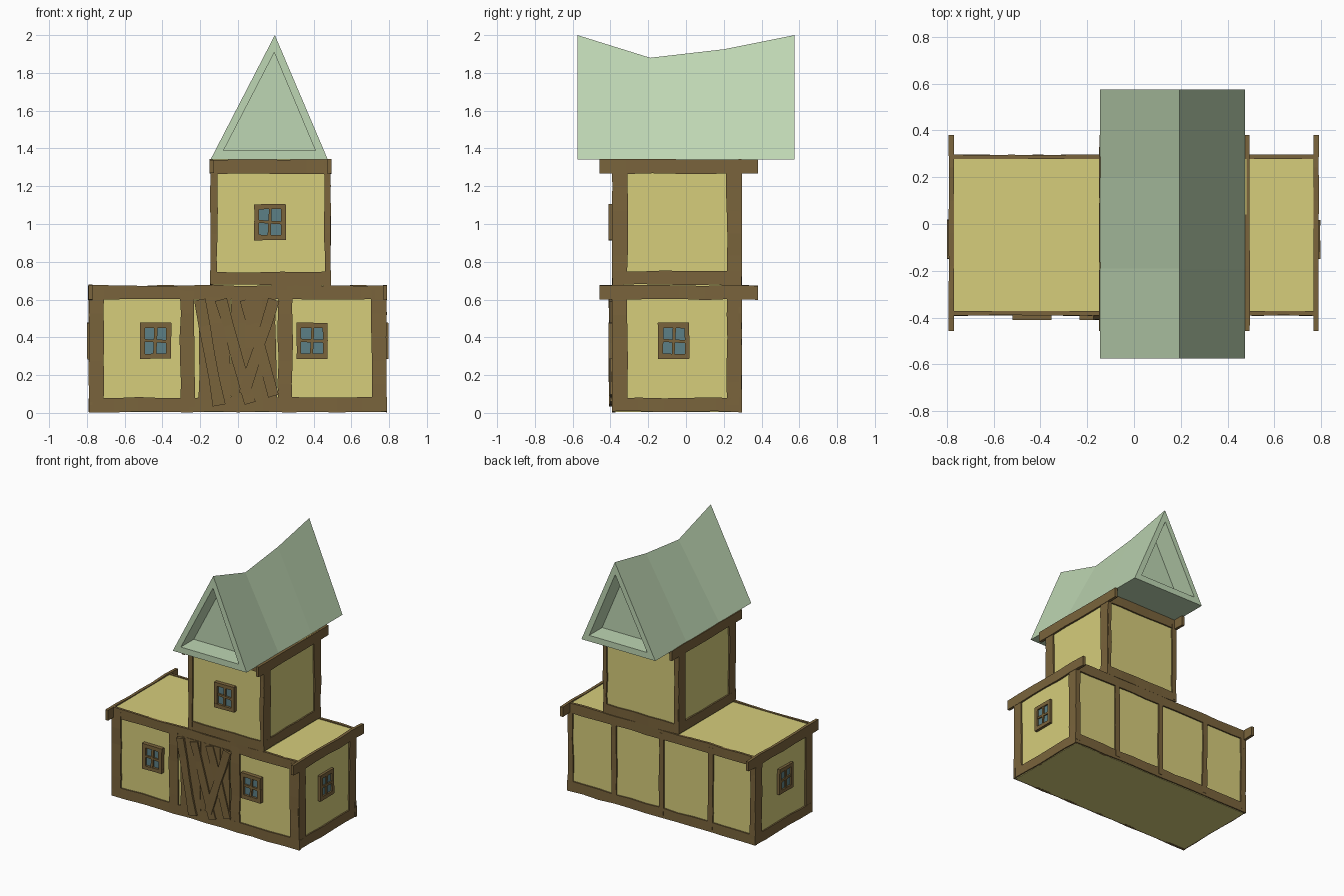
import bpy, bmesh, random
from mathutils import Vector

if "Cube" in bpy.data.objects:
    bpy.data.objects.remove(bpy.data.objects["Cube"])

random.seed(4)


def material(name, rgb):
    m = bpy.data.materials.new(name)
    lin = [((c / 255 + 0.055) / 1.055) ** 2.4 for c in rgb]
    m.diffuse_color = (*lin, 1)
    m.use_nodes = True
    m.node_tree.nodes["Principled BSDF"].inputs["Base Color"].default_value = m.diffuse_color
    return m


PLASTER = material("yellow plaster", (214, 205, 123))
TIMBER = material("brown timber", (122, 100, 60))
GLASS = material("blue grey glass", (92, 128, 134))
ROOF = material("pale green roof", (190, 214, 179))


def finish(bm, name, mat):
    bmesh.ops.recalc_face_normals(bm, faces=bm.faces)
    me = bpy.data.meshes.new(name)
    bm.to_mesh(me)
    bm.free()
    me.materials.append(mat)
    ob = bpy.data.objects.new(name, me)
    bpy.context.collection.objects.link(ob)
    return ob


def loft(name, rings, mat):
    """Bridge rings of points and cap both ends."""
    bm = bmesh.new()
    vs = [[bm.verts.new(p) for p in r] for r in rings]
    n = len(vs[0])
    for a, b in zip(vs, vs[1:]):
        for i in range(n):
            j = (i + 1) % n
            bm.faces.new((a[i], a[j], b[j], b[i]))
    bm.faces.new(vs[0])
    bm.faces.new(vs[-1])
    return finish(bm, name, mat)


def box(name, x0, x1, y0, y1, z0, z1, mat):
    return loft(name, [[(x0, y0, z), (x1, y0, z), (x1, y1, z), (x0, y1, z)]
                       for z in (z0, z1)], mat)


def wall(axis, pos, sign):
    """Map wall coordinates (along, up, out) to space."""
    if axis == 'y':
        return lambda u, v, d: (u, pos + sign * d, v)
    return lambda u, v, d: (pos + sign * d, u, v)


def beam(name, w, a, b, width, d0=-0.008, d1=0.011, jit=0.004, mat=TIMBER):
    """Hand-hewn beam from a to b on wall w."""
    a, b = Vector(a), Vector(b)
    t = (b - a).normalized()
    n = Vector((-t.y, t.x)) * width / 2
    k = max(1, round((b - a).length / 0.13))
    rings = []
    for i in range(k + 1):
        c = a.lerp(b, i / k)
        p = c + n + n.normalized() * random.uniform(-jit, jit)
        q = c - n + n.normalized() * random.uniform(-jit, jit)
        o = d1 + random.uniform(-jit, jit) * 0.4
        rings.append([w(p.x, p.y, d0), w(q.x, q.y, d0), w(q.x, q.y, o), w(p.x, p.y, o)])
    return loft(name, rings, mat)


def window(name, w, u, v, out=0.03):
    """Four crooked panes in a timber frame."""
    hw, hh = 0.082, 0.094
    beam(name + "_glass", w, (u, v - hh + .01), (u, v + hh - .01), 2 * hw - .02, 0, out * 0.4, 0, GLASS)
    for s in (-1, 1):
        x, y = u + s * (hw - .012), v + s * (hh - .013)
        beam(name + "_jamb", w, (x, v - hh), (x, v + hh), 0.026, 0, out, 0.003)
        beam(name + "_rail", w, (u - hw, y), (u + hw, y), 0.028, 0, out, 0.003)
    beam(name + "_mullion", w, (u - .004, v - hh), (u + .004, v + hh), 0.016, 0, out * .85, 0.002)
    beam(name + "_crossbar", w, (u - hw, v + .004), (u + hw, v - .004), 0.016, 0, out * .85, 0.002)


# plaster bodies
Y0, Y1 = -0.38, 0.285
box("lower_storey", -0.778, 0.775, Y0, Y1, 0.004, 0.668, PLASTER)
box("upper_storey", -0.135, 0.48, Y0, Y1, 0.668, 1.342, PLASTER)

front, back = wall('y', Y0, -1), wall('y', Y1, 1)
left, right = wall('x', -0.778, -1), wall('x', 0.775, 1)
up_left, up_right = wall('x', -0.135, -1), wall('x', 0.48, 1)

# sills, top plates and corner posts on the front and back
for label, w in (("front", front), ("back", back)):
    beam(label + "_sill", w, (-0.789, 0.043), (0.789, 0.043), 0.075)
    beam(label + "_top_plate", w, (-0.787, 0.638), (0.783, 0.638), 0.073)
    beam(label + "_upper_sill", w, (-0.143, 0.71), (0.488, 0.71), 0.07)
    beam(label + "_upper_plate", w, (-0.143, 1.305), (0.488, 1.305), 0.074)
    beam(label + "_upper_post", w, (-0.126, 0.69), (-0.126, 1.33), 0.034)
    beam(label + "_upper_post", w, (0.473, 0.69), (0.473, 1.33), 0.03)
lower_posts = ((front, (-0.748, -0.268, 0.25, 0.745), 0.075),
               (back, (-0.765, -0.41, 0.0, 0.4, 0.765), 0.04))
for w, xs, width in lower_posts:
    for x in xs:
        beam("lower_post", w, (x, 0.03), (x, 0.65), width)

# sills, overhanging top plates and corner posts on the sides
for label, w, z0, z1 in (("left", left, 0.043, 0.638), ("right", right, 0.043, 0.638),
                         ("upper_left", up_left, 0.715, 1.305),
                         ("upper_right", up_right, 0.715, 1.305)):
    beam(label + "_sill", w, (-0.39, z0), (0.295, z0), 0.073)
    beam(label + "_top_plate", w, (-0.458, z1), (0.38, z1), 0.076, d1=0.014)
    for y in (-0.35, 0.254):
        beam(label + "_post", w, (y, z0), (y, z1), 0.078)

# windows
window("front_left_window", front, -0.437, 0.381)
window("front_right_window", front, 0.393, 0.381)
window("upper_window", front, 0.168, 1.01)
window("left_window", left, -0.065, 0.381, 0.02)
window("right_window", right, -0.065, 0.381, 0.02)

# door of crooked planks with slanted boards nailed over it
for i, x in enumerate((-0.165, -0.085, 0.0, 0.085, 0.165)):
    beam("door_plank", front, (x, 0.07), (x + random.uniform(-.01, .01), 0.61),
         0.084, 0, 0.012 + 0.003 * (i % 2), 0.005)
for a, b, d in (((-0.10, 0.04), (-0.20, 0.60), 0.028), ((0.06, 0.05), (-0.09, 0.60), 0.024),
                ((0.03, 0.10), (0.19, 0.60), 0.027), ((0.19, 0.09), (0.04, 0.60), 0.022)):
    beam("door_board", front, a, b, 0.06, 0, d, 0.005)


# sagging gable roof with recessed triangular ends
def gable(y, ridge, inset=False):
    if inset:
        return [(-0.077, y, 1.388), (0.41, y, 1.388), (0.192, y, 1.907)]
    return [(-0.145, y, 1.342), (0.475, y, 1.342), (0.195, y, ridge)]


loft("roof", [gable(-0.42, 0, True), gable(-0.575, 0, True), gable(-0.575, 2.0),
              gable(-0.19, 1.88), gable(0.2, 1.925), gable(0.575, 2.0),
              gable(0.575, 0, True), gable(0.42, 0, True)], ROOF)
